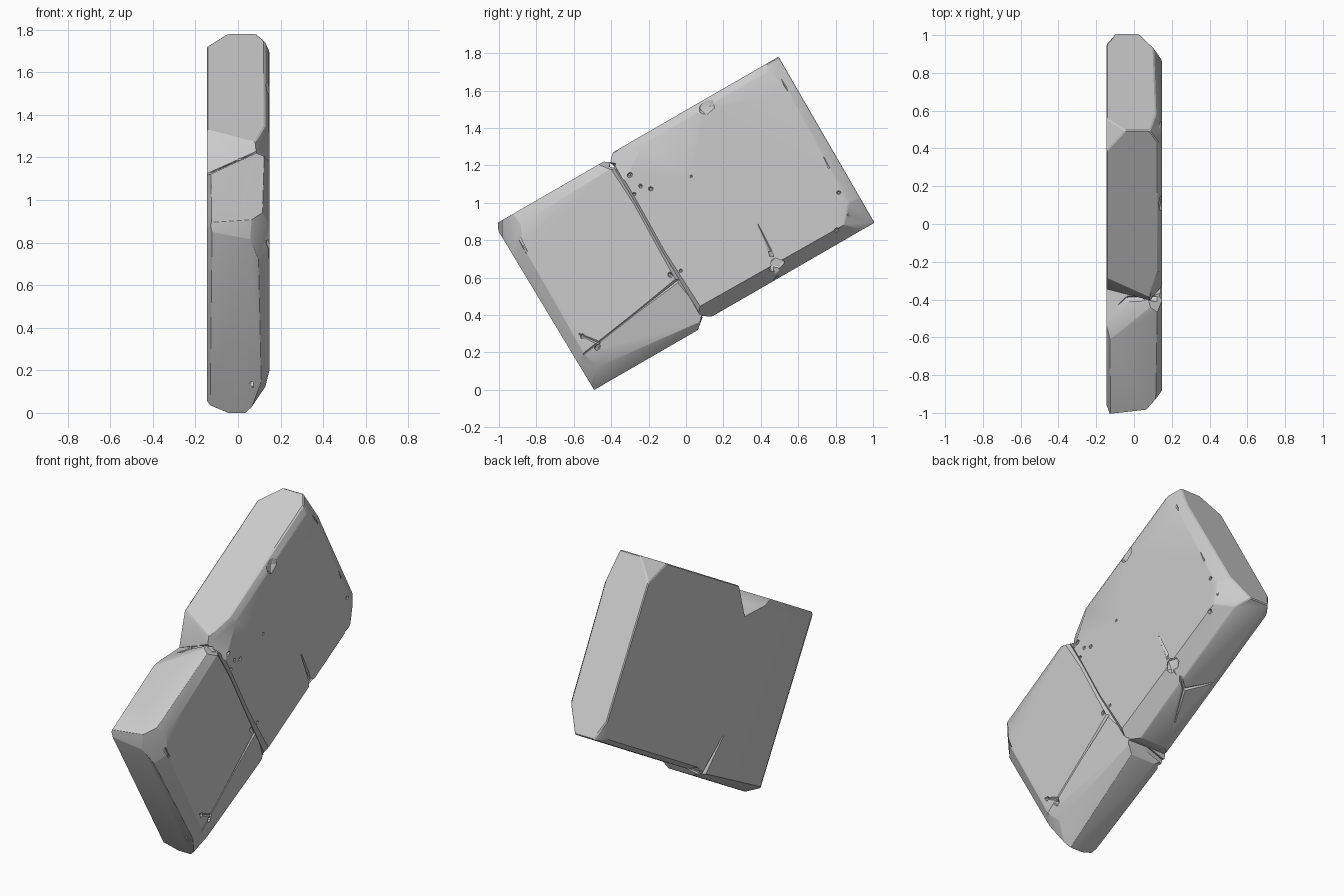
import bpy, bmesh, math, random
from mathutils import Vector, Matrix

random.seed(4)
XL, XR = -0.15, 0.143          # slab faces
JOINT = 0.69                   # crack position along the slab


# Local frame: x = thickness, u = along the slab, v = across the slab
def block(name, u0, u1, v0, v1, cuts):
    bm = bmesh.new()
    bmesh.ops.create_cube(bm, size=1)
    lo, hi = Vector((XL, u0, v0)), Vector((XR, u1, v1))
    mid, size = (lo + hi) / 2, hi - lo
    for v in bm.verts:
        v.co = mid + Vector(a * b for a, b in zip(v.co, size))
    # chip each corner or edge away with a plane through three points
    for a, b, c in cuts:
        a, b, c = Vector(a), Vector(b), Vector(c)
        n = (b - a).cross(c - a).normalized()
        if n.dot(a - mid) < 0:
            n = -n
        geom = bm.verts[:] + bm.edges[:] + bm.faces[:]
        res = bmesh.ops.bisect_plane(bm, geom=geom, plane_co=a, plane_no=n,
                                     clear_outer=True, dist=1e-5)
        rim = [e for e in res['geom_cut'] if isinstance(e, bmesh.types.BMEdge)]
        if rim:
            bmesh.ops.contextual_create(bm, geom=rim)
    bmesh.ops.remove_doubles(bm, verts=bm.verts, dist=0.0005)
    bmesh.ops.recalc_face_normals(bm, faces=bm.faces)
    # slightly worn edges, except at the joint
    worn = [e for e in bm.edges
            if all(abs(v.co.y - JOINT) > 0.03 for v in e.verts) and e.calc_length() > 0.05]
    bmesh.ops.bevel(bm, geom=worn, offset=0.006, segments=1, affect='EDGES', clamp_overlap=True)
    return to_object(name, bm)


def to_object(name, bm):
    me = bpy.data.meshes.new(name)
    bm.to_mesh(me)
    bm.free()
    ob = bpy.data.objects.new(name, me)
    bpy.context.collection.objects.link(ob)
    return ob


def boolean(ob, other, op):
    mod = ob.modifiers.new(op, 'BOOLEAN')
    mod.operation, mod.object, mod.solver = op, other, 'EXACT'
    mod.use_self = op == 'DIFFERENCE'
    bpy.context.view_layer.objects.active = ob
    bpy.ops.object.modifier_apply(modifier=mod.name)
    bpy.data.objects.remove(other)


# Front block: end face, chamfers, big broken corner at the joint
front = block("front_block", -0.02, JOINT + 0.006, 0.0, 1.032, [
    [(0, 0, 0), (0.1, 0, 0), (0, -0.018, 0.97)],
    [(0, -0.02, 0.96), (0.1, -0.018, 0.94), (0, 0.02, 1.032)],
    [(0.11, 0, 1.032), (0.12, 0.7, 1.032), (XR, 0, 0.96)],
    [(0.10, -0.01, 0.2), (0.09, -0.018, 0.95), (XR, 0.05, 0.2)],
    [(XR, -0.02, 0.19), (XR, 0.69, 0.29), (0.12, 0, 0.06)],
    [(0.03, 0, 0), (0.07, 0.69, 0), (0.122, 0, 0.10)],
    [(0.05, 0, 0), (0.09, 0, 0.12), (0.12, 0.08, 0.08)],
    [(-0.05, 0, 0), (-0.10, 0.69, 0), (-0.13, 0, 0.04)],
    [(XL, 0.03, 0.2), (XL, 0.03, 0.9), (-0.13, -0.01, 0.4)],
    [(XL, 0.0, 0.98), (XL, 0.6, 0.99), (-0.13, 0.3, 1.032)],
    [(0.05, 0.0, 1.0), (XR, 0.12, 1.0), (XR, 0.03, 0.80)],
    [(XL, 0.44, 1.032), (0.10, 0.67, 1.032), (XL, 0.69, 0.90)],
    [(XR, 0.64, 1.0), (XR, 0.695, 0.95), (0.05, 0.68, 1.032)],
    [(0, 0.64, 0), (0.1, 0.64, 0), (0, 0.70, 0.05)],
])

# Rear block: chamfered far end and broken corners
rear = block("rear_block", JOINT, 1.745, 0.025, 1.05, [
    [(-0.05, 1.745, 1.05), (XL, 1.62, 1.05), (XL, 1.745, 0.92)],
    [(0.10, 1.745, 0.2), (0.115, 1.745, 1.05), (XR, 1.68, 0.2)],
    [(0.06, 0.7, 0.025), (0.07, 1.7, 0.025), (XR, 1.2, 0.10)],
    [(0.02, 1.745, 0.025), (0.09, 1.745, 0.16), (XR, 1.62, 0.12)],
    [(-0.10, 1.745, 0.025), (XL, 1.66, 0.025), (XL, 1.745, 0.14)],
    [(0.122, 0.7, 1.05), (0.122, 1.745, 1.05), (XR, 0.7, 1.01)],
    [(0.08, 1.745, 1.05), (XR, 1.64, 1.05), (XR, 1.70, 0.85)],
    [(XL, 0.84, 1.05), (0.10, 0.71, 1.05), (XL, 0.69, 0.90)],
    [(XR, 0.69, 0.88), (XR, 0.95, 1.05), (0.07, 0.70, 1.05)],
    [(0, 0.74, 0.025), (0.1, 0.74, 0.025), (0, 0.69, 0.06)],
    [(-0.11, 0.7, 0.025), (-0.11, 1.7, 0.025), (XL, 0.7, 0.05)],
])
boolean(front, rear, 'UNION')
slab = front
slab.name = "cracked_stone_slab"

# Cutter shared by all cracks and pits
cut = bmesh.new()


def crack(points, radii):
    for p, q, r, s in zip(points, points[1:], radii, radii[1:]):
        p, q = Vector(p), Vector(q)
        d = q - p
        rot = d.to_track_quat('Z', 'Y').to_matrix().to_4x4()
        bmesh.ops.create_cone(cut, cap_ends=True, segments=4, radius1=r, radius2=s,
                              depth=d.length * 1.01,
                              matrix=Matrix.Translation((p + q) / 2) @ rot)


def pit(x, u, v, r, flat=1.0):
    rot = Matrix.Rotation(random.uniform(0, 3), 4, 'X')
    bmesh.ops.create_icosphere(cut, subdivisions=1, radius=1,
                               matrix=Matrix.Translation((x, u, v)) @ rot
                               @ Matrix.Diagonal((r * flat, r, r * 0.8, 1)))


# Main crack down the face and under the slab
crack([(XR, 0.694, 0.0), (XR, 0.686, 0.45), (XR, 0.692, 0.75), (XR, 0.684, 1.04)],
      [0.026, 0.012, 0.011, 0.018])
crack([(0.15, 0.69, 0.03), (-0.03, 0.692, 0.035), (-0.16, 0.66, 0.02)], [0.02, 0.018, 0.02])
crack([(-0.16, 0.56, 0.99), (-0.04, 0.67, 0.97), (0.15, 0.69, 1.0)], [0.012, 0.02, 0.02])
# Side branch, lower front chips, crack under the rear block
crack([(XR, 0.02, 0.19), (XR, 0.4, 0.245), (XR, 0.685, 0.285)], [0.005, 0.006, 0.013])
crack([(XR, 1.20, 0.33), (0.14, 1.185, 0.17), (0.11, 1.16, 0.05)], [0.004, 0.012, 0.02])
crack([(0.10, 1.17, 0.035), (0.02, 1.10, 0.025), (-0.11, 1.20, 0.025)], [0.014, 0.010, 0.004])
crack([(0.02, 1.10, 0.025), (-0.06, 0.9, 0.025)], [0.009, 0.003])
crack([(XR, 0.08, 0.30), (0.142, 0.15, 0.20)], [0.004, 0.012])
crack([(0.135, 0.06, 0.90), (0.138, 0.055, 0.72)], [0.012, 0.003])
crack([(0.135, 1.70, 0.95), (0.138, 1.69, 0.80)], [0.008, 0.003])
crack([(0.135, 1.69, 0.55), (0.138, 1.68, 0.40)], [0.003, 0.008])
# Hairline on the plain back face
crack([(XL, 0.63, 0.02), (XL, 0.55, 0.25)], [0.018, 0.004])
# Chips and small pits
pit(XR, 1.28, 1.02, 0.06, 0.35)
pit(0.125, 1.18, 0.10, 0.06, 0.45)
pit(0.06, 0.02, 0.16, 0.035, 0.9)
pit(XR, 0.13, 0.19, 0.022)
for u, v, r in [(0.74, 0.90, 0.018), (0.76, 0.82, 0.014), (0.80, 0.78, 0.016), (0.73, 0.97, 0.016),
                (0.71, 0.80, 0.012), (0.09, 0.28, 0.016), (0.66, 0.33, 0.018), (0.72, 0.32, 0.012),
                (1.02, 0.73, 0.010), (1.65, 0.13, 0.016), (1.55, 0.09, 0.018), (1.66, 0.26, 0.014)]:
    pit(XR, u, v, r)
cutter = to_object("crack_cutter", cut)
cutter.hide_render = True
boolean(slab, cutter, 'DIFFERENCE')

# Tilt the slab up by 30 degrees and set it on the ground
slab.data.transform(Matrix.Rotation(math.radians(30), 4, 'X'))
ys = [v.co.y for v in slab.data.vertices]
zs = [v.co.z for v in slab.data.vertices]
slab.data.transform(Matrix.Translation((0.004, -(min(ys) + max(ys)) / 2, -min(zs))))
bpy.ops.object.select_all(action='DESELECT')
slab.select_set(True)
bpy.context.view_layer.objects.active = slab
bpy.ops.object.shade_smooth_by_angle(angle=math.radians(22))
